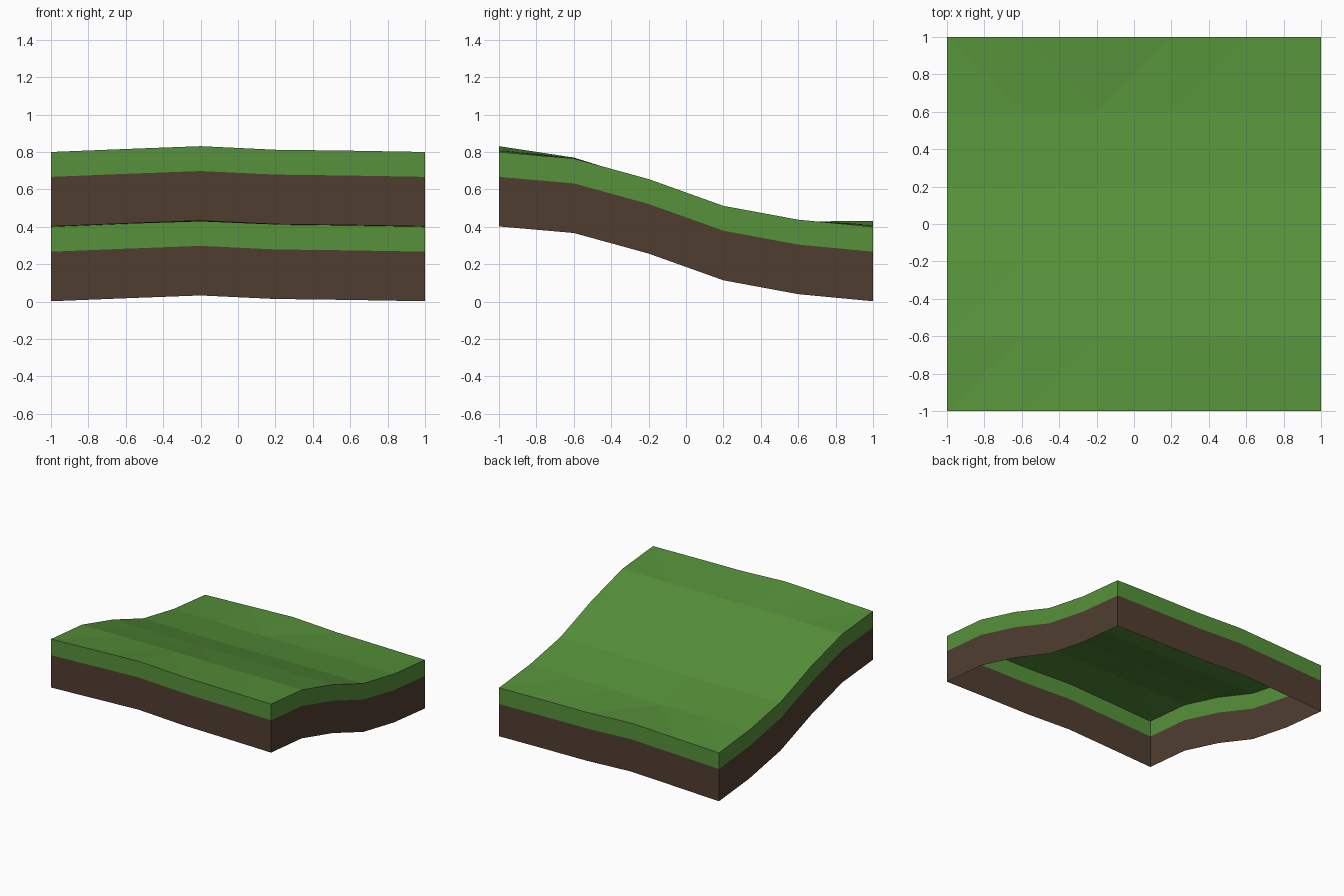
import bpy, bmesh

if "Cube" in bpy.data.objects:
    bpy.data.objects.remove(bpy.data.objects["Cube"])

# Height rules: slope along y, small ridge along x that fades inside the tile
STEPS = [-1.0, -0.6, -0.2, 0.2, 0.6, 1.0]
SLOPE = [0.80, 0.765, 0.655, 0.512, 0.438, 0.40]
RIDGE = [0.0, 0.016, 0.031, 0.012, 0.007, 0.0]
FADE = [1.0, 0.17, -0.3, -0.3, -0.3, 1.0]
TURF, DEPTH = 0.133, 0.398
N = len(STEPS)


def height(i, j):
    return SLOPE[j] + RIDGE[i] * FADE[j]


def material(name, colour):
    m = bpy.data.materials.new(name)
    m.diffuse_color = (*colour, 1.0)
    m.use_nodes = True
    m.node_tree.nodes["Principled BSDF"].inputs["Base Color"].default_value = m.diffuse_color
    return m


def finish(bm, name, mat):
    mesh = bpy.data.meshes.new(name)
    bm.to_mesh(mesh)
    bm.free()
    mesh.materials.append(mat)
    ob = bpy.data.objects.new(name, mesh)
    bpy.context.collection.objects.link(ob)
    return ob


# Border of the tile, counter-clockwise from the front left corner
border = ([(i, 0) for i in range(N - 1)] + [(N - 1, j) for j in range(N - 1)]
          + [(i, N - 1) for i in range(N - 1, 0, -1)] + [(0, j) for j in range(N - 1, 0, -1)])


def band(name, top, bottom, mat):
    """Open strip of wall following the border between two depths."""
    bm = bmesh.new()
    rings = [[bm.verts.new((STEPS[i], STEPS[j], height(i, j) - d)) for i, j in border]
             for d in (top, bottom)]
    for k in range(len(border)):
        n = (k + 1) % len(border)
        bm.faces.new((rings[1][k], rings[1][n], rings[0][n], rings[0][k]))
    return finish(bm, name, mat)


grass = material("grass green", (0.093, 0.283, 0.042))
soil = material("soil brown", (0.080, 0.048, 0.030))

# Grass surface, diagonals pointing to the corners
bm = bmesh.new()
v = [[bm.verts.new((STEPS[i], STEPS[j], height(i, j))) for j in range(N)] for i in range(N)]
for i in range(N - 1):
    for j in range(N - 1):
        a, b, c, d = v[i][j], v[i + 1][j], v[i + 1][j + 1], v[i][j + 1]
        if (i < 2) == (j < 2):
            tris = ((a, b, c), (a, c, d))
        else:
            tris = ((a, b, d), (b, c, d))
        for t in tris:
            bm.faces.new(t)
finish(bm, "grass_surface", grass)

# Side walls, open underneath
band("turf_edge", 0.0, TURF, grass)
band("soil_edge", TURF, DEPTH, soil)
